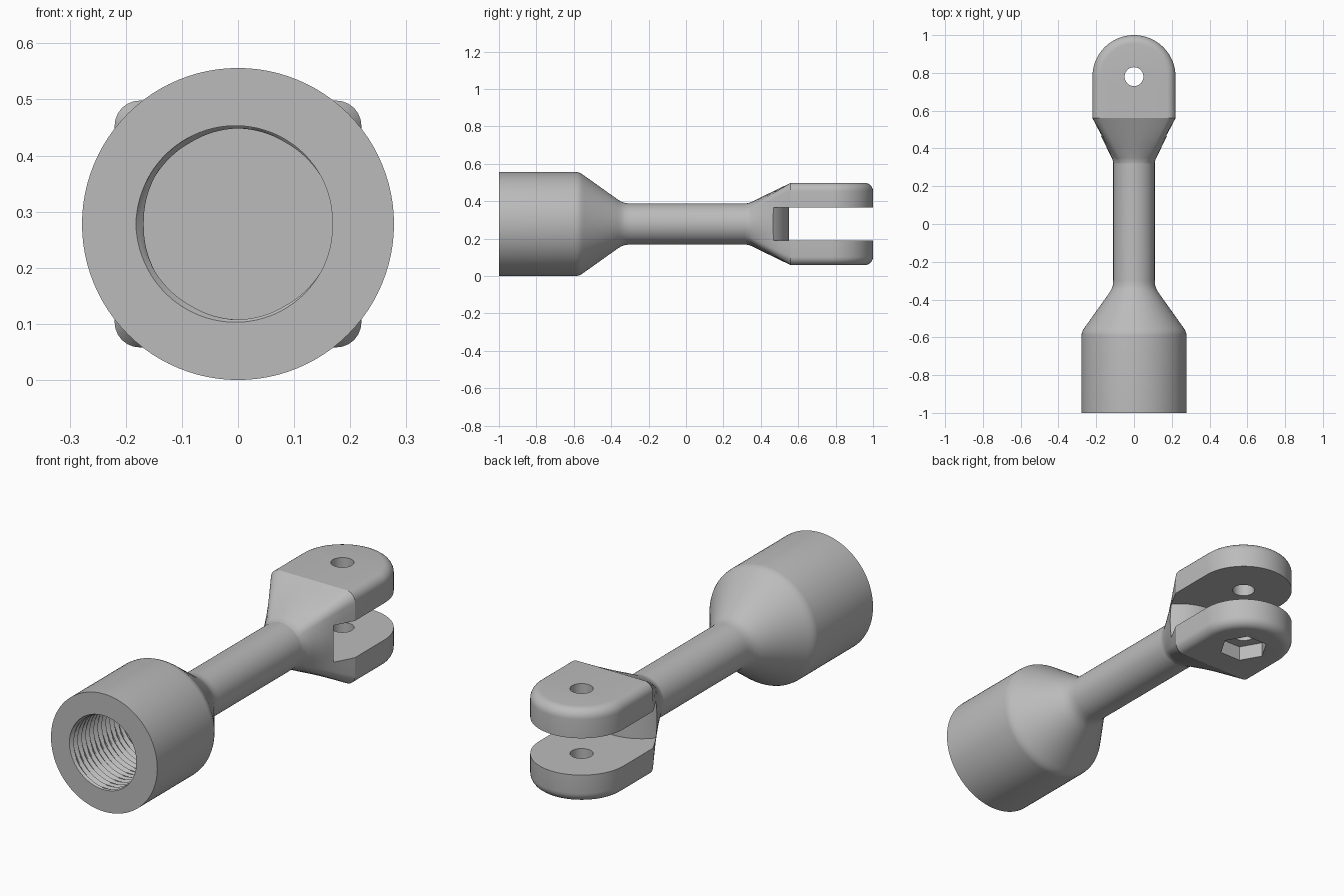
import bpy, bmesh
from math import sin, cos, pi, tau, radians
from mathutils import Vector

if "Cube" in bpy.data.objects:
    bpy.data.objects.remove(bpy.data.objects["Cube"], do_unlink=True)

AXIS = 0.278          # height of the long axis
HALF = 0.22           # half width of the fork
FILLET = 0.045
SLOT = 0.087          # half height of the fork gap
SHOULDER, PIN = 0.56, 0.78

steel = bpy.data.materials.new("plain grey steel")
steel.use_nodes = True
grey = (0.5, 0.5, 0.5, 1)
steel.diffuse_color = grey
steel.node_tree.nodes["Principled BSDF"].inputs["Base Color"].default_value = grey


def loft(name, rings):
    """Skin a list of equal closed rings and cap both ends."""
    bm = bmesh.new()
    loops = [[bm.verts.new(p) for p in ring] for ring in rings]
    n = len(loops[0])
    for a, b in zip(loops, loops[1:]):
        for i in range(n):
            j = (i + 1) % n
            bm.faces.new((a[i], a[j], b[j], b[i]))
    bm.faces.new(loops[0])
    bm.faces.new(loops[-1])
    bmesh.ops.recalc_face_normals(bm, faces=bm.faces)
    mesh = bpy.data.meshes.new(name)
    bm.to_mesh(mesh)
    bm.free()
    mesh.materials.append(steel)
    obj = bpy.data.objects.new(name, mesh)
    obj.location.z = AXIS
    bpy.context.collection.objects.link(obj)
    return obj


def activate(obj):
    bpy.ops.object.select_all(action='DESELECT')
    obj.select_set(True)
    bpy.context.view_layer.objects.active = obj


def cut(obj, cutter):
    cutter.hide_render = True
    bpy.context.view_layer.update()
    mod = obj.modifiers.new("cut", 'BOOLEAN')
    mod.operation, mod.solver, mod.object = 'DIFFERENCE', 'EXACT', cutter
    activate(obj)
    bpy.ops.object.modifier_apply(modifier=mod.name)
    bpy.data.objects.remove(cutter, do_unlink=True)


def smooth(obj, angle=25):
    activate(obj)
    bpy.ops.object.shade_smooth_by_angle(angle=radians(angle))


def prism(name, outline, z0, z1):
    return loft(name, [[(x, y, z) for x, y in outline] for z in (z0, z1)])


def polygon(r, sides, cy):
    return [(r * cos(tau * i / sides), cy + r * sin(tau * i / sides)) for i in range(sides)]


# Socket and rod: one turned skin, starting at the floor of the threaded bore
SEG = 96
PITCH, STEPS, TURNS = 0.03, 6, 14


def turned_ring(y, radius):
    return [(radius(i / SEG) * cos(tau * i / SEG), y, radius(i / SEG) * sin(tau * i / SEG))
            for i in range(SEG)]


def thread(k):
    def radius(u):
        phase = (k / STEPS + u) % 1
        return 0.168 + 0.028 * min(phase, 1 - phase)
    return radius


rings = [turned_ring(-1 + k * PITCH / STEPS, thread(k)) for k in range(TURNS * STEPS, -1, -1)]
profile = [(-1, 0.278), (-0.59, 0.278), (-0.575, 0.276), (-0.56, 0.269), (-0.545, 0.259),
           (-0.365, 0.131), (-0.345, 0.119), (-0.325, 0.112), (-0.30, 0.11), (0.325, 0.11)]
rings += [turned_ring(y, lambda u, r=r: r) for y, r in profile]
smooth(loft("socket_and_rod", rings))

# Neck: blends the round rod into a square with rounded corners
square = []
inner = HALF - FILLET
for q in range(4):
    turn = q * pi / 2
    corner = [(HALF, inner * (i / 4 - 1)) for i in range(1, 8)]
    corner += [(inner + FILLET * cos(a * pi / 12), inner + FILLET * sin(a * pi / 12)) for a in range(7)]
    square += [Vector((x * cos(turn) - z * sin(turn), 0, x * sin(turn) + z * cos(turn)))
               for x, z in corner]


def neck_ring(y, t):
    return [p.lerp(p.normalized() * 0.11, 1 - t) + Vector((0, y, 0)) for p in square]


neck = loft("neck", [neck_ring(y, t) for y, t in
                     [(0.32, 0), (0.335, 0.02), (0.35, 0.07), (0.41, 0.34),
                      (0.46, 0.56), (0.51, 0.78), (SHOULDER, 1)]])

# Gap in the neck, ending on a bulging round floor
gap = [(0.22 * cos(pi * i / 48), 0.33 + 0.22 * sin(pi * i / 48)) for i in range(49)]
gap += [(-0.4, 0.33), (-0.4, 0.7), (0.4, 0.7), (0.4, 0.33)]
cut(neck, prism("gap_cutter", gap, -SLOT, SLOT))
smooth(neck)


# Fork arms: round-ended plates with a rounded outer rim
def arm_ring(inset, z):
    w = HALF - inset
    arc = [(w * cos(pi * i / 40), PIN + w * sin(pi * i / 40), z) for i in range(41)]
    return [(w, SHOULDER, z)] + arc + [(-w, SHOULDER, z)]


for name, side in (("upper_arm", 1), ("lower_arm", -1)):
    levels = [(0, SLOT)] + [(FILLET * (1 - cos(a * pi / 12)), inner + FILLET * sin(a * pi / 12))
                            for a in range(7)]
    arm = loft(name, [arm_ring(d, z * side) for d, z in levels])
    cut(arm, prism("pin_hole_cutter", polygon(0.05, 40, PIN), -0.4, 0.4))
    if side < 0:
        # Hexagonal nut pocket under the lower arm
        cut(arm, prism("nut_cutter", polygon(0.11, 6, PIN), -0.4, -0.15))
    smooth(arm)
